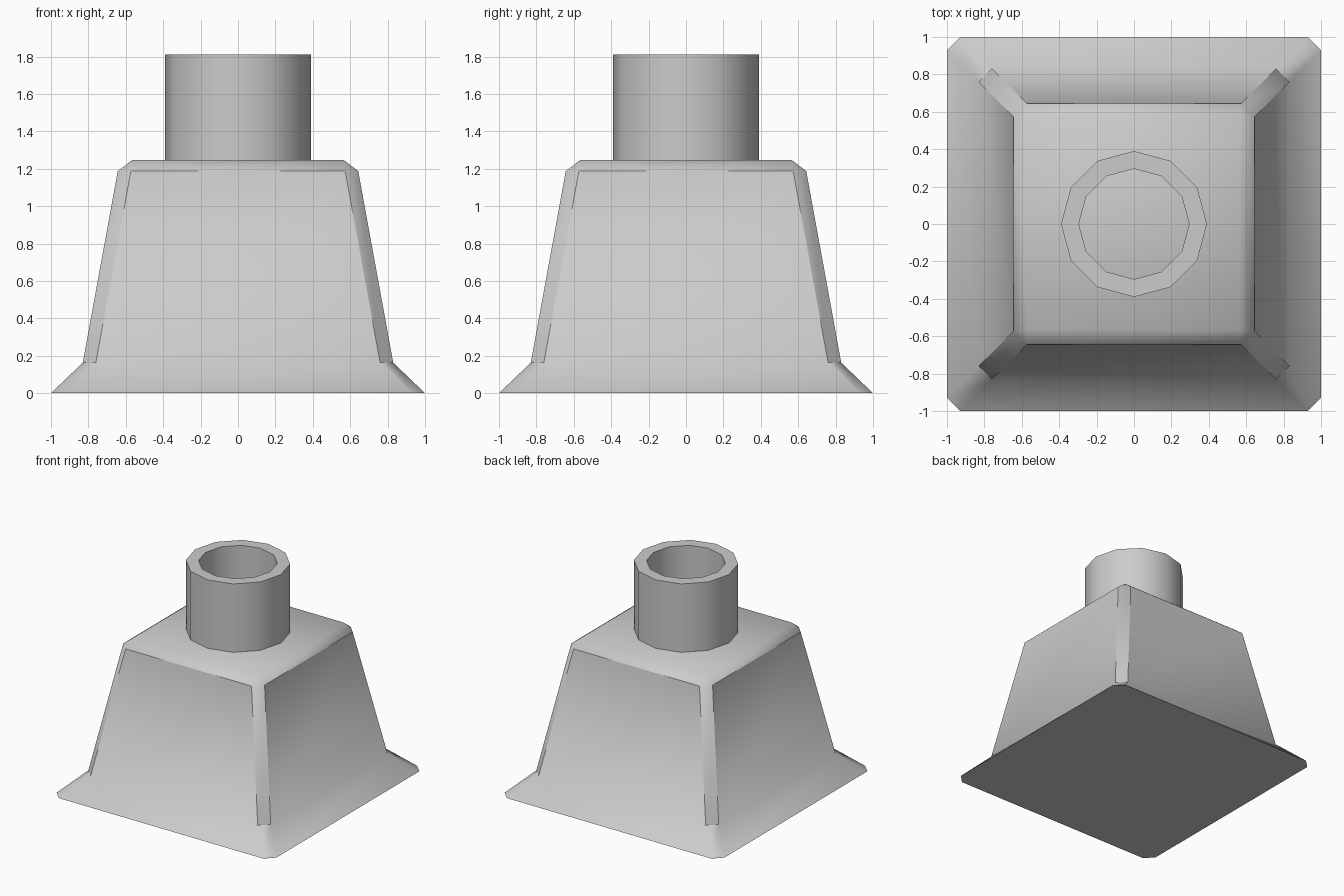
import bpy
import bmesh
from math import cos, sin, pi, radians

if "Cube" in bpy.data.objects:
    bpy.data.objects.remove(bpy.data.objects["Cube"])


def chamfered_square(half, cut, z):
    """Eight points, counter-clockwise, of a square with cut corners."""
    pts = []
    inner = half - cut
    for sx, sy, order in ((1, 1, 1), (-1, 1, -1), (-1, -1, 1), (1, -1, -1)):
        pair = [(sx * half, sy * inner, z), (sx * inner, sy * half, z)]
        pts += pair[::order]
    return pts


def circle(radius, z, sides=12):
    return [(radius * cos(2 * pi * i / sides), radius * sin(2 * pi * i / sides), z)
            for i in range(sides)]


def loft(name, rings, caps):
    """Skin a stack of rings; optionally close both ends."""
    bm = bmesh.new()
    loops = [[bm.verts.new(p) for p in ring] for ring in rings]
    n = len(loops[0])
    for a, b in zip(loops, loops[1:]):
        for i in range(n):
            j = (i + 1) % n
            bm.faces.new((a[i], a[j], b[j], b[i]))
    if caps:
        bm.faces.new(loops[0][::-1])
        bm.faces.new(loops[-1])
    bmesh.ops.remove_doubles(bm, verts=bm.verts[:], dist=0.0005)
    mesh = bpy.data.meshes.new(name)
    bm.to_mesh(mesh)
    bm.free()
    obj = bpy.data.objects.new(name, mesh)
    bpy.context.collection.objects.link(obj)
    bpy.ops.object.select_all(action='DESELECT')
    obj.select_set(True)
    bpy.context.view_layer.objects.active = obj
    bpy.ops.object.shade_smooth_by_angle(angle=radians(40))
    return obj


# Tapered body: flared foot, sloping sides, bevelled shoulder, flat top
body_levels = [(1.0, 0.07, 0.0), (0.83, 0.07, 0.163),
               (0.643, 0.07, 1.187), (0.565, 0.0, 1.247)]
loft("body", [chamfered_square(*level) for level in body_levels], caps=True)

# Open tube on top, with a wall thickness
tube_levels = [(0.39, 1.247), (0.39, 1.81), (0.295, 1.81), (0.295, 1.247)]
loft("neck_tube", [circle(*level) for level in tube_levels], caps=False)
